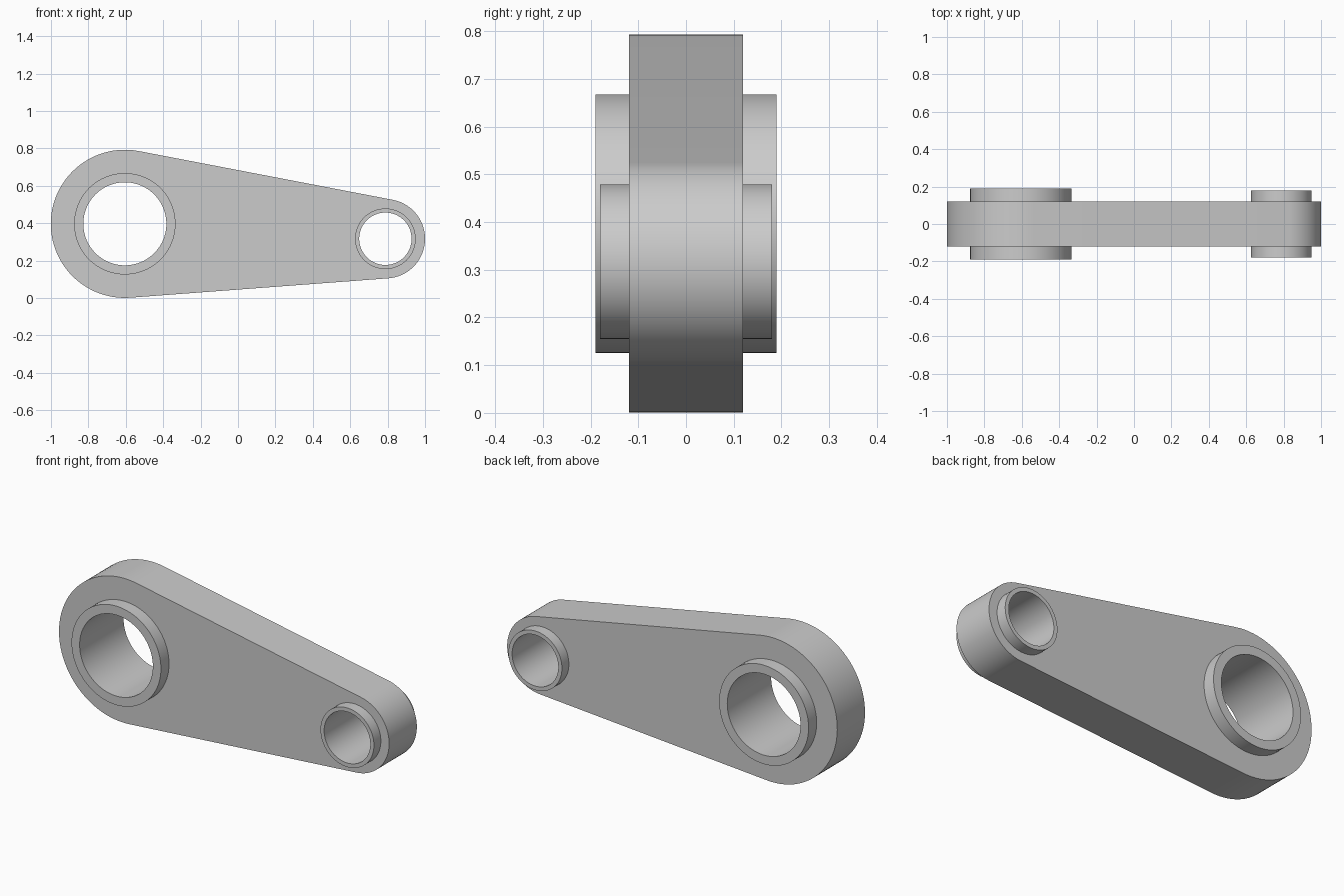
import bpy, bmesh
from math import sin, cos, pi, asin, atan2, hypot, radians

if "Cube" in bpy.data.objects:
    bpy.data.objects.remove(bpy.data.objects["Cube"], do_unlink=True)

STEPS = 96
HALF = 0.12  # half thickness of the arm
# Each eye: centre x, z, outer radius, boss radius, bore radius, boss half length
BIG = (-0.605, 0.397, 0.396, 0.271, 0.222, 0.19)
SMALL = (0.788, 0.317, 0.212, 0.162, 0.14, 0.18)

steel = bpy.data.materials.new("plain grey metal")
steel.use_nodes = True
colour = (0.6, 0.6, 0.6, 1)
steel.diffuse_color = colour
steel.node_tree.nodes["Principled BSDF"].inputs["Base Color"].default_value = colour


def arc(eye, radius, start, end, count):
    return [(eye[0] + radius * cos(start + (end - start) * i / count),
             eye[1] + radius * sin(start + (end - start) * i / count))
            for i in range(count + 1)]


def loop(bm, points, y):
    """Closed ring of vertices and edges at depth y."""
    verts = [bm.verts.new((x, y, z)) for x, z in points]
    edges = [bm.edges.new((verts[i - 1], verts[i])) for i in range(len(verts))]
    return verts, edges


def bridge(bm, a, b):
    for i in range(len(a)):
        bm.faces.new((a[i - 1], a[i], b[i], b[i - 1]))


# Outline: two arcs joined by their common tangents
dx, dz = SMALL[0] - BIG[0], SMALL[1] - BIG[1]
tilt = atan2(dz, dx)
spread = pi / 2 - asin((BIG[2] - SMALL[2]) / hypot(dx, dz))
outline = (arc(BIG, BIG[2], tilt + spread, tilt + 2 * pi - spread, STEPS // 2)
           + arc(SMALL, SMALL[2], tilt - spread, tilt + spread, STEPS // 2))

bm = bmesh.new()

# Arm: front and back faces, open where the bosses rise, plus the rim
rims, boss_roots = [], {}
for y in (-HALF, HALF):
    rim, edges = loop(bm, outline, y)
    rims.append(rim)
    for eye in (BIG, SMALL):
        root, root_edges = loop(bm, arc(eye, eye[3], 0, 2 * pi, STEPS)[:-1], y)
        boss_roots[eye, y] = root
        edges += root_edges
    bmesh.ops.triangle_fill(bm, edges=edges, use_beauty=True,
                            use_dissolve=False, normal=(0, 1, 0))
bridge(bm, *rims)

# Bosses on both sides, joined by a through bore
for eye in (BIG, SMALL):
    bores = []
    for side in (-1, 1):
        y = side * eye[5]
        outer, _ = loop(bm, arc(eye, eye[3], 0, 2 * pi, STEPS)[:-1], y)
        inner, _ = loop(bm, arc(eye, eye[4], 0, 2 * pi, STEPS)[:-1], y)
        bridge(bm, boss_roots[eye, side * HALF], outer)
        bridge(bm, outer, inner)
        bores.append(inner)
    bridge(bm, *bores)

bmesh.ops.recalc_face_normals(bm, faces=bm.faces)
mesh = bpy.data.meshes.new("link_arm")
bm.to_mesh(mesh)
bm.free()
mesh.materials.append(steel)
arm = bpy.data.objects.new("link_arm", mesh)
bpy.context.collection.objects.link(arm)

# Smooth round walls, crisp edges
bpy.ops.object.select_all(action="DESELECT")
arm.select_set(True)
bpy.context.view_layer.objects.active = arm
bpy.ops.object.shade_smooth_by_angle(angle=radians(30))
